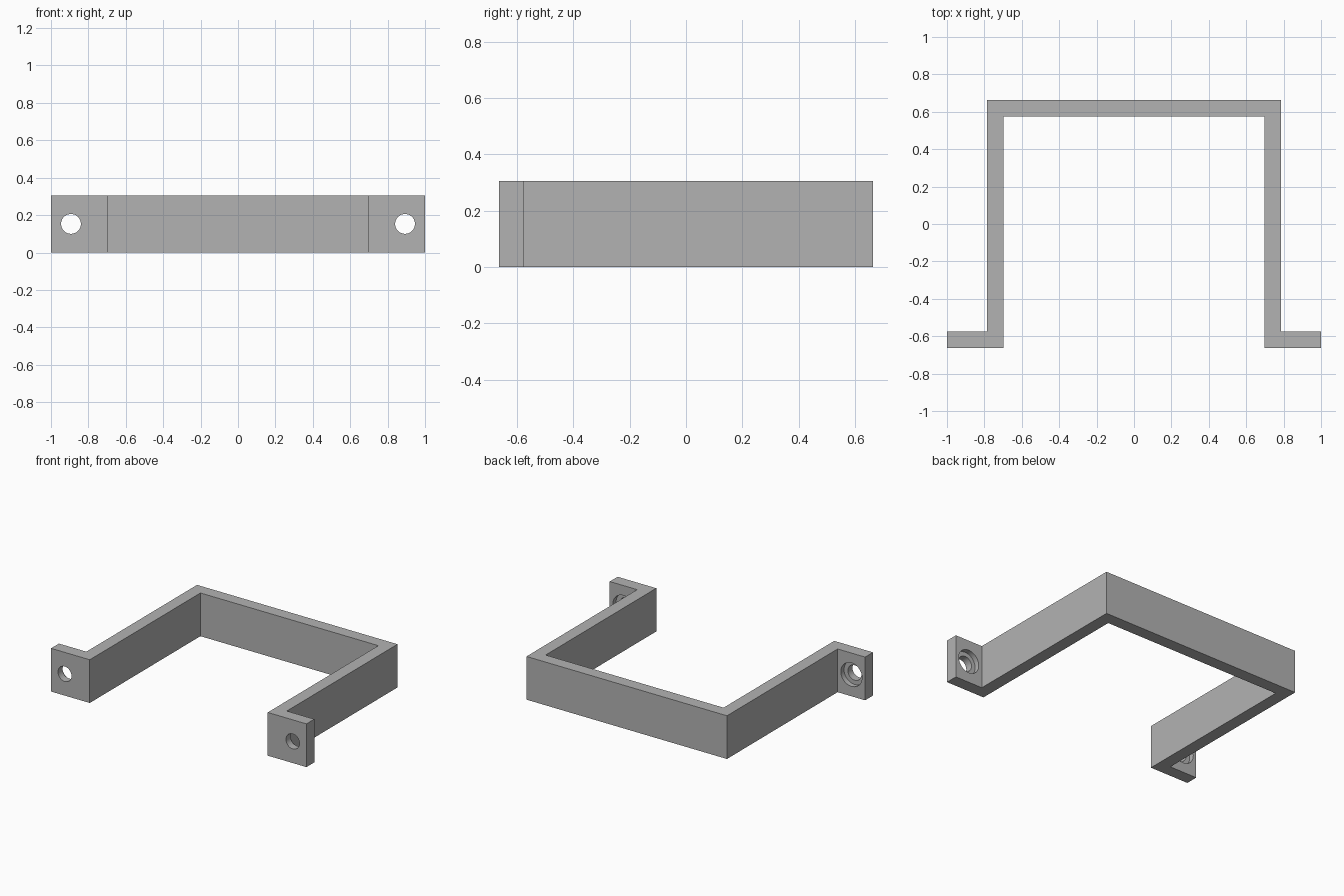
import bpy
import bmesh
from math import radians

cube = bpy.data.objects.get("Cube")
if cube:
    bpy.data.objects.remove(cube, do_unlink=True)

HEIGHT = 0.306
BACK, TAB_INNER, BAR_INNER = 0.663, -0.575, 0.575
LEG_IN, LEG_OUT = 0.697, 0.785
HOLE_X, HOLE_R, BORE_R, BORE_DEPTH = 0.893, 0.053, 0.083, 0.036

# Single plain grey
grey = bpy.data.materials.new("plain_grey")
grey.use_nodes = True
colour = (0.45, 0.45, 0.45, 1)
grey.diffuse_color = colour
grey.node_tree.nodes["Principled BSDF"].inputs["Base Color"].default_value = colour

# Hat-shaped strap: half outline mirrored, then extruded upward
half = [(LEG_IN, BAR_INNER), (LEG_IN, -BACK), (1, -BACK),
        (1, TAB_INNER), (LEG_OUT, TAB_INNER), (LEG_OUT, BACK)]
outline = half + [(-x, y) for x, y in reversed(half)]
bm = bmesh.new()
base = bm.faces.new([bm.verts.new((x, y, 0)) for x, y in outline])
top = bmesh.ops.extrude_face_region(bm, geom=[base])["geom"]
bmesh.ops.translate(bm, vec=(0, 0, HEIGHT),
                    verts=[g for g in top if isinstance(g, bmesh.types.BMVert)])
bmesh.ops.recalc_face_normals(bm, faces=bm.faces)
mesh = bpy.data.meshes.new("mounting_bracket")
bm.to_mesh(mesh)
bm.free()
mesh.materials.append(grey)
bracket = bpy.data.objects.new("mounting_bracket", mesh)
bpy.context.collection.objects.link(bracket)


def drill(x, radius, y_from, y_to):
    """Cut a round hole through the bracket along y."""
    bpy.ops.mesh.primitive_cylinder_add(
        vertices=48, radius=radius, depth=y_to - y_from,
        location=(x, (y_from + y_to) / 2, HEIGHT / 2), rotation=(radians(90), 0, 0))
    cutter = bpy.context.object
    cutter.name = "hole_cutter"
    cutter.hide_render = True
    cutter.data.materials.append(grey)
    mod = bracket.modifiers.new("hole", "BOOLEAN")
    mod.operation, mod.solver, mod.object = "DIFFERENCE", "EXACT", cutter
    bpy.ops.object.select_all(action="DESELECT")
    bpy.context.view_layer.objects.active = bracket
    bracket.select_set(True)
    bpy.ops.object.modifier_apply(modifier=mod.name)
    bpy.data.objects.remove(cutter, do_unlink=True)


# Screw holes with a counterbore on the rear of each tab
for side in (-1, 1):
    drill(side * HOLE_X, HOLE_R, -BACK - 0.05, TAB_INNER + 0.05)
    drill(side * HOLE_X, BORE_R, TAB_INNER - BORE_DEPTH, TAB_INNER + 0.05)

bpy.ops.object.shade_smooth_by_angle(angle=radians(30))
